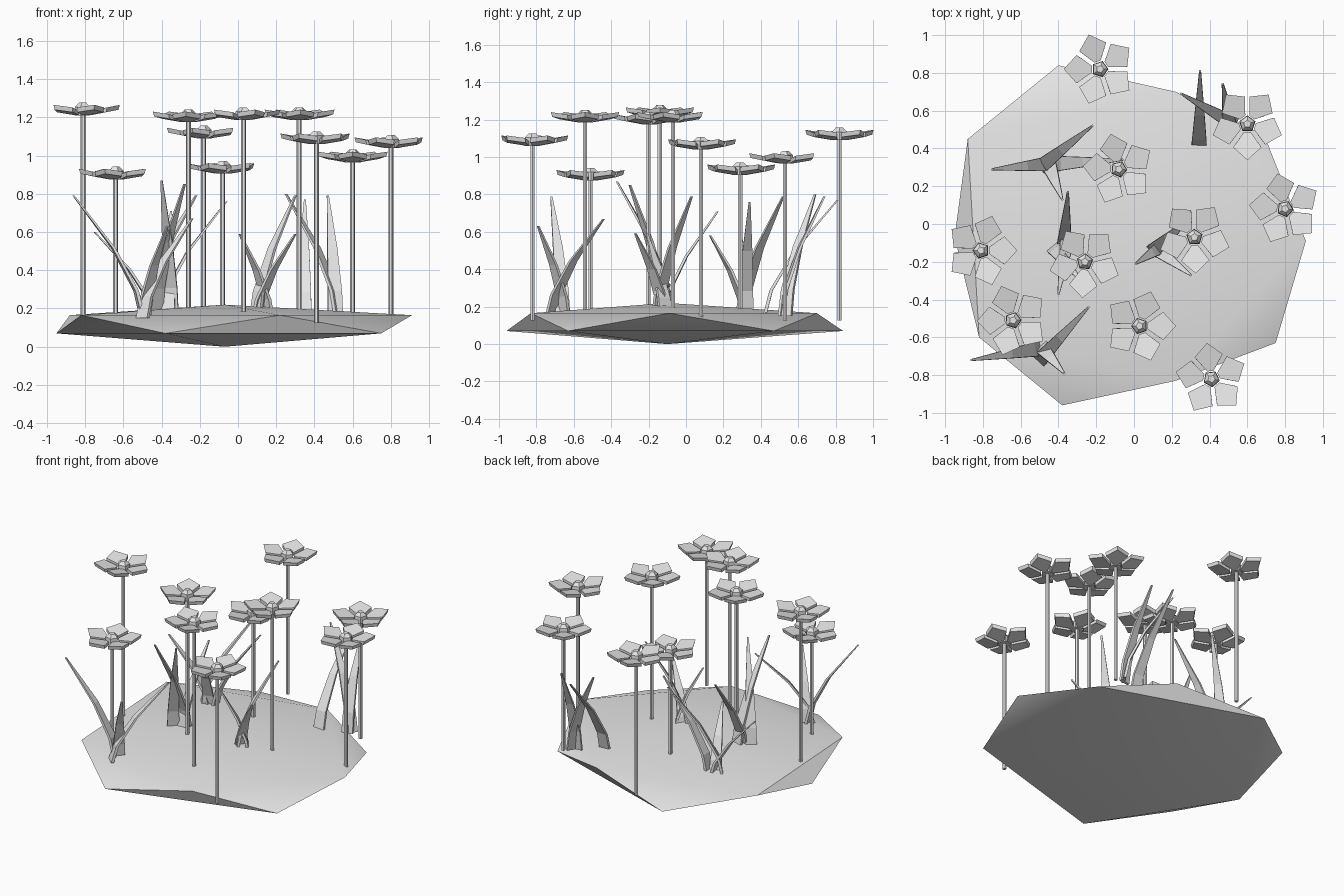
import bpy, bmesh, math
from mathutils import Vector

if "Cube" in bpy.data.objects:
    bpy.data.objects.remove(bpy.data.objects["Cube"])

mat = bpy.data.materials.new("light_grey")
mat.diffuse_color = (0.8, 0.8, 0.8, 1)
mat.use_nodes = True
mat.node_tree.nodes["Principled BSDF"].inputs["Base Color"].default_value = mat.diffuse_color


def make(name, bm):
    bmesh.ops.recalc_face_normals(bm, faces=bm.faces[:])
    me = bpy.data.meshes.new(name)
    bm.to_mesh(me)
    bm.free()
    me.materials.append(mat)
    ob = bpy.data.objects.new(name, me)
    bpy.context.collection.objects.link(ob)
    return ob


def loft(bm, rings):
    """Skin a list of equal-length point rings and cap both ends."""
    vs = [[bm.verts.new(p) for p in r] for r in rings]
    n = len(vs[0])
    for a, b in zip(vs, vs[1:]):
        for i in range(n):
            j = (i + 1) % n
            bm.faces.new((a[i], a[j], b[j], b[i]))
    bm.faces.new(vs[0][::-1])
    bm.faces.new(vs[-1])


def circle(x, y, z, r, n, a0=0.0):
    return [(x + r * math.cos(a0 + 2 * math.pi * i / n),
             y + r * math.sin(a0 + 2 * math.pi * i / n), z) for i in range(n)]


# Ground: flattened, slightly uneven icosahedron; rim alternates low and high
LOW, HIGH = 0.07, 0.165
rim = [(-0.38, -0.96), (0.22, -0.83), (0.75, -0.63), (0.91, -0.09), (0.69, 0.47),
       (0.22, 0.70), (-0.40, 0.84), (-0.88, 0.45), (-0.95, -0.07), (-0.82, -0.60)]
bm = bmesh.new()
ring = [bm.verts.new((x, y, HIGH if i % 2 else LOW)) for i, (x, y) in enumerate(rim)]
top = bm.verts.new((-0.07, -0.10, 0.22))
bottom = bm.verts.new((-0.07, -0.10, 0.0))
for i in range(10):
    a, b, c = ring[i], ring[(i + 1) % 10], ring[(i + 2) % 10]
    bm.faces.new((a, b, c))
    bm.faces.new((a, c, top if i % 2 else bottom))
ground = make("ground", bm)
bpy.context.view_layer.objects.active = ground
ground.select_set(True)
bpy.ops.object.shade_smooth_by_angle(angle=math.radians(30))
ground.select_set(False)

# Flowers: x, y, height of the bloom, turn in degrees
flowers = [(-0.81, -0.14, 1.25, 0), (-0.64, -0.51, 0.915, 37), (-0.26, -0.20, 1.215, 50),
           (-0.18, 0.82, 1.13, 36), (-0.08, 0.29, 0.945, 31), (0.03, -0.54, 1.225, 0),
           (0.32, -0.07, 1.225, 56), (0.41, -0.82, 1.10, 25), (0.60, 0.53, 1.005, 54),
           (0.80, 0.08, 1.08, 30)]


def petal_ring(x, y, ang, dz, k):
    """Kite outline: narrow at the heart, pointed at the tip, rising outward."""
    out = []
    for r, da in ((0.045, -22), (0.145 * k, -31), (0.192 * k, 0), (0.145 * k, 31), (0.045, 22)):
        t = ang + math.radians(da)
        rise = 0.20 * (r * math.cos(math.radians(da)) - 0.045)
        out.append((x + r * math.cos(t), y + r * math.sin(t), dz + rise))
    return out


for n, (x, y, z, turn) in enumerate(flowers, 1):
    turn = math.radians(turn)
    # Stem
    bm = bmesh.new()
    loft(bm, [circle(x, y, 0.125, 0.013, 6), circle(x, y, z - 0.02, 0.013, 6)])
    make(f"stem_{n}", bm)
    # Petals
    bm = bmesh.new()
    for i in range(5):
        a = turn + i * math.tau / 5
        loft(bm, [petal_ring(x, y, a, z - 0.038, 0.96), petal_ring(x, y, a, z - 0.014, 1.0)])
    make(f"petals_{n}", bm)
    # Flower heart
    bm = bmesh.new()
    loft(bm, [circle(x, y, z - 0.04, 0.045, 5, turn + 0.63),
              circle(x, y, z + 0.005, 0.042, 5, turn + 0.63),
              circle(x, y, z + 0.027, 0.020, 5, turn + 0.63)])
    make(f"flower_heart_{n}", bm)

# Grass: five tufts of blades, each blade as base x, y and tip x, y, z
tufts = [
    [(-0.44, 0.32, -0.75, 0.29, 0.60), (-0.50, 0.30, -0.22, 0.52, 0.79),
     (-0.45, 0.31, -0.38, 0.13, 0.58), (-0.41, 0.32, -0.06, 0.34, 0.76)],
    [(-0.35, -0.07, -0.40, -0.37, 0.87), (-0.43, -0.12, -0.28, -0.30, 0.85),
     (-0.37, -0.12, -0.35, 0.17, 0.71)],
    [(0.16, -0.11, 0.01, -0.21, 0.59), (0.10, -0.12, 0.30, -0.27, 0.59),
     (0.09, -0.15, 0.30, 0.03, 0.79)],
    [(-0.50, -0.66, -0.86, -0.72, 0.79), (-0.50, -0.72, -0.24, -0.44, 0.67),
     (-0.49, -0.65, -0.37, -0.79, 0.63)],
    [(0.345, 0.42, 0.35, 0.81, 0.77), (0.51, 0.51, 0.47, 0.74, 0.79),
     (0.53, 0.53, 0.25, 0.69, 0.80)],
]
# Blade sections: height share, lean share, half width, half thickness
sections = [(0, 0, 0.040, 0.009), (0.22, 0.09, 0.037, 0.009),
            (0.57, 0.42, 0.026, 0.008), (1, 1, 0.005, 0.005)]
for n, tuft in enumerate(tufts, 1):
    bm = bmesh.new()
    for bx, by, tx, ty, tz in tuft:
        base, lean = Vector((bx, by, 0.15)), Vector((tx - bx, ty - by, 0))
        fwd = lean.normalized()
        side = Vector((-fwd.y, fwd.x, 0))
        rings = []
        for h, l, w, t in sections:
            c = base + lean * l + Vector((0, 0, (tz - 0.15) * h))
            rings.append([c + side * w * s + fwd * t * f
                          for s, f in ((-1, -1), (1, -1), (1, 1), (-1, 1))])
        loft(bm, rings)
    make(f"grass_tuft_{n}", bm)
